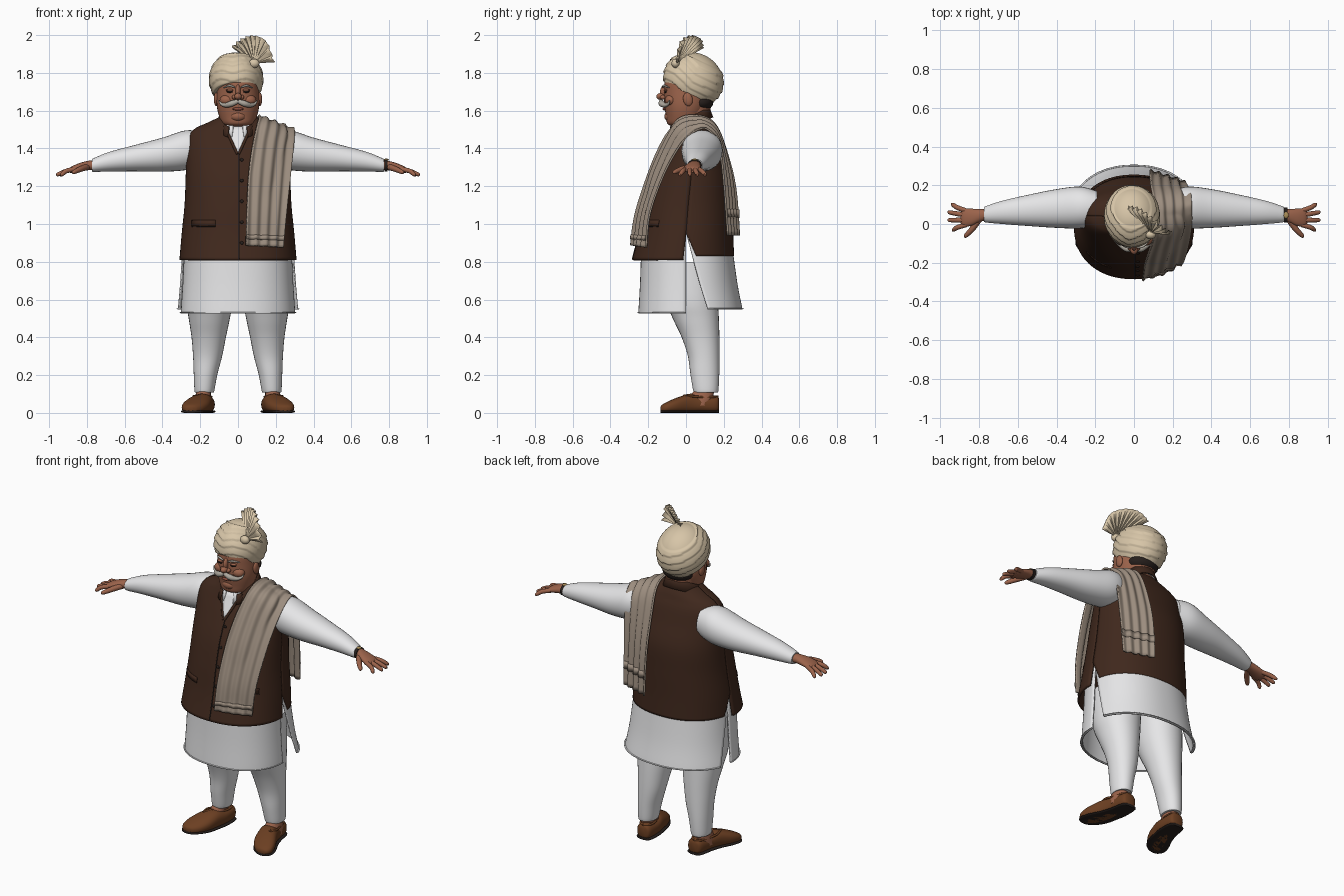
import bpy, bmesh
from math import sin, cos, pi, radians
from mathutils import Vector, Matrix
from mathutils.bvhtree import BVHTree

if "Cube" in bpy.data.objects:
    bpy.data.objects.remove(bpy.data.objects["Cube"])


def material(name, rgb):
    m = bpy.data.materials.new(name)
    m.use_nodes = True
    m.diffuse_color = (*rgb, 1)
    m.node_tree.nodes["Principled BSDF"].inputs["Base Color"].default_value = (*rgb, 1)
    return m


SKIN = material("skin", (.33, .125, .07))
BROWN = material("dark brown cloth", (.05, .021, .012))
WHITE = material("white cotton", (.8, .8, .81))
TAUPE = material("taupe wool", (.33, .265, .21))
CREAM = material("cream cloth", (.68, .56, .39))
LEATHER = material("tan leather", (.15, .05, .016))
GREY = material("grey hair", (.42, .39, .34))
DARK = material("near black", (.02, .014, .012))
LIP = material("lip", (.24, .07, .045))
BRASS = material("brass", (.4, .27, .1))


def finish(name, bm, mat, thick=0, angle=50):
    me = bpy.data.meshes.new(name)
    bm.to_mesh(me)
    bm.free()
    me.materials.append(mat)
    ob = bpy.data.objects.new(name, me)
    bpy.context.collection.objects.link(ob)
    if thick:
        mod = ob.modifiers.new("thickness", "SOLIDIFY")
        mod.thickness = thick
    bpy.ops.object.select_all(action="DESELECT")
    ob.select_set(True)
    bpy.context.view_layer.objects.active = ob
    bpy.ops.object.shade_smooth_by_angle(angle=radians(angle))
    return ob


def grid(name, rows, mat, closed=True, thick=0, angle=50):
    """Skin rows of points; closed rows get end caps, open ones a thickness."""
    bm = bmesh.new()
    vs = [[bm.verts.new(p) for p in r] for r in rows]
    n = len(rows[0])
    for a, b in zip(vs, vs[1:]):
        for j in range(n if closed else n - 1):
            k = (j + 1) % n
            bm.faces.new((a[j], a[k], b[k], b[j]))
    if closed and not thick:
        bm.faces.new(vs[0])
        bm.faces.new(vs[-1])
        bmesh.ops.recalc_face_normals(bm, faces=bm.faces)
    return finish(name, bm, mat, thick, angle)


def spline(rows, n=5):
    """Smooth curve through rows of numbers."""
    out = []
    for i in range(len(rows) - 1):
        p = [Vector(rows[min(max(i + k, 0), len(rows) - 1)]) for k in (-1, 0, 1, 2)]
        for s in range(n):
            t = s / n
            out.append(p[1] + .5 * t * (p[2] - p[0] + t * (2 * p[0] - 5 * p[1] + 4 * p[2] - p[3]
                       + t * (3 * (p[1] - p[2]) + p[3] - p[0]))))
    return out + [Vector(rows[-1])]


def oval(row, axis="z", a0=0, a1=2 * pi, count=40, n=2.2, closed=True):
    """Section: position along axis, two centres, two radii."""
    t, c1, c2, r1, r2 = row
    pts = []
    for j in range(count):
        a = a0 + (a1 - a0) * j / (count if closed else count - 1)
        f = lambda v: abs(v) ** (2 / n) * (1 if v > 0 else -1)
        u, v = c1 + r1 * f(cos(a)), c2 + r2 * f(sin(a))
        pts.append({"z": (u, v, t), "x": (t, u, v), "y": (u, t, v)}[axis])
    return pts


def loft(name, rows, mat, axis="z", s=1, n=2.1, count=32):
    rings = [oval(r, axis, n=n, count=count) for r in spline(rows)]
    return grid(name, [[(s * x, y, max(z, 0)) for x, y, z in r] for r in rings], mat)


def tube(name, pts, mat, s=1, sides=12):
    """Round tube through (x, y, z, radius) points."""
    path, rings = spline(pts, 6), []
    for i, p in enumerate(path):
        d = (path[min(i + 1, len(path) - 1)] - path[max(i - 1, 0)]).to_3d()
        q = d.to_track_quat("Z", "Y")
        c = p.to_3d()
        ring = [c + q @ Vector((cos(2 * pi * k / sides), sin(2 * pi * k / sides), 0)) * p[3] for k in range(sides)]
        rings.append([(s * v.x, v.y, v.z) for v in ring])
    return grid(name, rings, mat)


def ball(name, loc, size, mat, rx=0):
    bm = bmesh.new()
    m = Matrix.Translation(loc) @ Matrix.Rotation(rx, 4, "X") @ Matrix.Diagonal((*size, 1))
    bmesh.ops.create_uvsphere(bm, u_segments=24, v_segments=14, radius=1, matrix=m)
    return finish(name, bm, mat)


# Waistcoat: front and back panels, parted by a side slit
BODY = [(.81, 0, -.015, .31, .27), (.95, 0, 0, .298, .25), (1.1, 0, .012, .283, .235),
        (1.25, 0, .027, .277, .212), (1.38, 0, .035, .272, .165), (1.46, 0, .042, .262, .133),
        (1.505, 0, .042, .228, .112), (1.535, 0, .04, .165, .1), (1.565, 0, .03, .1, .09)]


def panel(name, rows, mat, back, apex, spread, thick):
    rings = []
    for r in spline(rows, 6):
        g = spread * max(0, apex - r[0])
        rings.append(oval(r, a0=g if back else pi, a1=pi - g if back else 2 * pi, count=48, closed=False))
    return grid(name, rings, mat, False, thick)


front = panel("waistcoat_front", BODY, BROWN, False, .95, 0, .012)
back = panel("waistcoat_back", [(.83, 0, -.01, .305, .265)] + BODY[1:], BROWN, True, .95, 1.8, .012)
verts, polys = [], []
for ob in (front, back):
    base = len(verts)
    verts += [v.co.copy() for v in ob.data.vertices]
    polys += [[base + i for i in p.vertices] for p in ob.data.polygons]
tree = BVHTree.FromPolygons(verts, polys)


def on_front(x, z, lift=.004):
    hit = tree.ray_cast(Vector((x, -1, z)), Vector((0, 1, 0)))[0]
    return Vector((x, hit.y - lift, z))


# Waistcoat details: shirt opening, placket, buttons, pockets, collars
grid("shirt_opening", [[on_front(k * w, z, .005) for k in (-1, -.5, 0, .5, 1)] for z, w in
     ((1.375, .002), (1.41, .018), (1.45, .034), (1.49, .048), (1.52, .055))], WHITE, False, .003)
tube("placket_edge", [(*on_front(.005, z, 0), .003) for z in (.815, .95, 1.1, 1.25, 1.375)], DARK)
for i in range(5):
    ball("button", on_front(.02, .9 + .11 * i), (.009, .005, .009), DARK)
for s in (1, -1):
    grid("pocket_welt", [[on_front(s * x, z, .005) for x in ((.12, .16, .2, .245) if s > 0 else (.245, .2, .16, .12))]
                         for z in (.99, 1.02)], BROWN, False, .006)
    tube("pocket_seam", [(*on_front(s * x, .988, 0), .003) for x in (.12, .16, .2, .245)], DARK)
    tube("neckline_edge", [(*on_front(s * x, z, .002), .007) for x, z in
                           ((.003, 1.37), (.022, 1.41), (.04, 1.45), (.058, 1.49), (.07, 1.52))], BROWN)


def collar(name, r, gap, rise, height, mat):
    arc = [-pi / 2 + gap + (2 * pi - 2 * gap) * j / 40 for j in range(41)]
    ring = lambda k, h: [(k * cos(a), .015 + 1.1 * k * sin(a), rise + .055 * sin(a) + h) for a in arc]
    return grid(name, [ring(r + .012, 0), ring(r, height * .6), ring(r - .004, height)], mat, False, .008)


collar("waistcoat_collar", .106, .5, 1.51, .055, BROWN)
collar("shirt_collar", .094, .3, 1.515, .058, WHITE)

# Long shirt below the waistcoat
panel("shirt_skirt_front", [(.53, 0, 0, .3, .252), (.54, 0, 0, .302, .252), (.7, 0, 0, .292, .243),
                            (.96, 0, 0, .28, .235)], WHITE, False, .9, 0, .008)
panel("shirt_skirt_back", [(.55, 0, .01, .335, .288), (.56, 0, .01, .334, .287), (.7, 0, .005, .312, .265),
                           (.96, 0, 0, .285, .235)], WHITE, True, .95, .85, .008)

# Sleeves, hands, trousers, ankles and shoes
for s in (1, -1):
    side = "left" if s > 0 else "right"
    loft(side + "_sleeve", [(.19, .08, 1.4, .09, .09), (.28, .085, 1.39, .108, .105), (.4, .08, 1.367, .1, .09),
         (.55, .07, 1.348, .08, .069), (.68, .06, 1.33, .06, .052), (.765, .05, 1.312, .042, .036),
         (.772, .05, 1.312, .036, .03)], WHITE, "x", s)
    loft(side + "_palm", [(.74, .05, 1.31, .03, .025), (.79, .045, 1.31, .032, .025), (.84, .035, 1.3, .044, .022),
         (.88, .032, 1.288, .045, .017), (.895, .032, 1.283, .03, .01)], SKIN, "x", s)
    for y0, x1, y1 in ((.068, .945, .1), (.045, .962, .06), (.02, .962, .02), (-.004, .94, -.03)):
        tube(side + "_finger", [(.865, y0, 1.291, .012), (.91, (y0 + y1) / 2, 1.28, .0125),
             (x1 - .008, y1, 1.262, .01), (x1, y1, 1.259, .004)], SKIN, s)
    tube(side + "_thumb", [(.8, .025, 1.302, .017), (.835, -.025, 1.29, .015), (.868, -.06, 1.275, .011),
                           (.876, -.068, 1.272, .004)], SKIN, s)
    loft(side + "_trouser_leg", [(.11, .178, .105, .044, .058), (.115, .178, .105, .052, .066),
         (.2, .172, .1, .062, .076), (.3, .161, .094, .077, .084), (.4, .155, .077, .091, .1),
         (.5, .152, .052, .109, .122), (.6, .15, .03, .125, .14), (.8, .14, .01, .135, .16)], WHITE, "z", s)
    loft(side + "_ankle", [(.04, .19, .06, .045, .075), (.08, .186, .08, .042, .065), (.13, .18, .1, .036, .048)],
         SKIN, "z", s)
    shoe = [(.176, .172, .045, .02, .025), (.16, .172, .045, .044, .044), (.08, .178, .045, .055, .045),
            (.02, .193, .048, .06, .052), (-.05, .218, .038, .069, .042), (-.1, .238, .028, .06, .03),
            (-.128, .248, .022, .036, .02), (-.136, .25, .02, .012, .01)]
    loft(side + "_shoe", shoe, LEATHER, "y", s, 2.4)
    loft(side + "_sole", [(y, cx, .007, rx + .004, .008) for y, cx, cz, rx, rz in shoe], DARK, "y", s, 3)
    tube(side + "_shoe_rim", [(.225, -.012, .09, .006), (.186, .035, .096, .006), (.146, .08, .086, .006),
         (.143, .14, .085, .006), (.172, .168, .086, .006)], LEATHER, s)
    tube(side + "_shoe_rim_outer", [(.225, -.012, .09, .006), (.236, .04, .088, .006), (.222, .09, .083, .006),
         (.205, .145, .084, .006), (.172, .168, .086, .006)], LEATHER, s)
loft("watch_strap", [(x, .046, 1.31, .038, .031) for x in (.776, .78, .788, .792)], DARK, "x")
ball("watch_face", (.785, .046, 1.34), (.014, .016, .006), BRASS)

# Head and neck
loft("neck", [(1.45, 0, .03, .085, .08), (1.52, 0, .03, .088, .09), (1.66, 0, .045, .09, .09)], SKIN)
loft("head", [(1.515, 0, -.025, .045, .04), (1.53, 0, -.018, .08, .08), (1.57, 0, -.008, .1, .098),
              (1.63, 0, 0, .113, .115), (1.7, 0, .005, .112, .121), (1.76, 0, .01, .106, .12),
              (1.82, 0, .02, .08, .09)], SKIN)
ball("nape_hair", (0, .075, 1.645), (.095, .07, .05), DARK)
ball("chin", (0, -.085, 1.57), (.042, .03, .028), SKIN)
ball("nose_bridge", (0, -.115, 1.705), (.014, .022, .035), SKIN, -.25)
ball("nose_tip", (0, -.133, 1.675), (.02, .024, .018), SKIN)
ball("lower_lip", (0, -.113, 1.609), (.03, .011, .008), LIP)
for s in (1, -1):
    ball("nostril", (s * .02, -.121, 1.671), (.013, .016, .012), SKIN)
    ball("cheek", (s * .057, -.08, 1.655), (.04, .032, .03), SKIN)
    ball("eye", (s * .043, -.108, 1.7), (.017, .008, .006), DARK)
    ball("eyelid", (s * .043, -.107, 1.708), (.021, .011, .007), SKIN)
    ball("ear", (s * .115, .01, 1.66), (.013, .025, .036), SKIN, .2)
    tube("eyebrow", [(.016, -.122, 1.724, .004), (.045, -.116, 1.732, .006), (.077, -.09, 1.722, .003)], GREY, s)
    tube("moustache", [(0, -.131, 1.65, .011), (.035, -.129, 1.637, .016), (.066, -.112, 1.629, .012),
                       (.09, -.094, 1.637, .007), (.102, -.088, 1.656, .002)], GREY, s)

# Turban: leaning dome with stepped, crossing folds
bm = bmesh.new()
bmesh.ops.create_uvsphere(bm, u_segments=96, v_segments=72, radius=1)
for v in bm.verts:
    p = v.co.copy()
    step = (p.z * 3.6 - 1.5 * abs(p.x + .15) * max(0, -p.y) + .35 * p.x) % 1
    swell = 1 + (.045 * (.5 - step) if p.z < .72 else -.03)
    p.z = max(p.z, -.55)
    v.co = Vector((p.x * .143, p.y * .163, p.z * .145)) * swell
bmesh.ops.transform(bm, verts=bm.verts, matrix=Matrix.Translation((-.01, .04, 1.765)) @ Matrix.Rotation(radians(-25), 4, "X"))
finish("turban", bm, CREAM, 0, 60)

# Pleated fan on the turban
tips = spline([(-.035, .085, 1.935), (.02, .075, 1.98), (.085, .03, 1.997), (.15, -.025, 1.965), (.19, -.05, 1.86)], 5)
foot, normal = Vector((.085, -.05, 1.85)), Vector((-.5, -.75, .3)).normalized()
rows = []
for k in (.1, .4, .7, 1):
    rows.append([foot.lerp(t, k) + normal * (.011 * k * (1 if i % 2 else -1)) for i, t in enumerate(tips)])
grid("turban_fan", rows, CREAM, False, .005, 25)
ball("fan_knot", (.085, -.055, 1.85), (.028, .022, .024), CREAM)

# Shawl over the left shoulder: inner and outer edge, front hem to back hem
EDGES = [(.045, -.285, .885, .235, -.21, .875), (.05, -.262, 1.05, .25, -.19, 1.05), (.06, -.2, 1.25, .27, -.12, 1.25),
         (.08, -.14, 1.4, .285, -.04, 1.4), (.1, -.08, 1.5, .29, .02, 1.47), (.11, 0, 1.56, .29, .07, 1.5),
         (.11, .08, 1.57, .29, .11, 1.5), (.1, .15, 1.53, .285, .16, 1.45), (.09, .2, 1.42, .275, .18, 1.38),
         (.085, .255, 1.2, .265, .2, 1.2), (.085, .275, .94, .255, .22, .94)]
rows = []
for e in spline(EDGES, 7):
    row = []
    for j in range(41):
        u = j / 40
        p = Vector(e[:3]).lerp(Vector(e[3:]), u)
        near, nor = tree.find_nearest(p)[:2]
        row.append(p + nor * (max(0, .014 - (p - near).dot(nor)) + .006 * (1 + sin(u * 24 + e[2] * 2))))
    rows.append(row)
grid("shawl", rows, TAUPE, False, .01, 60)
for name, i, j in (("shawl_front_hem", 2, 4), ("shawl_back_hem", -5, -3)):
    grid(name, [[Vector(p) + Vector((0, -.004 if i > 0 else .004, 0)) for p in r] for r in rows[i:j]], TAUPE, False, .006)
